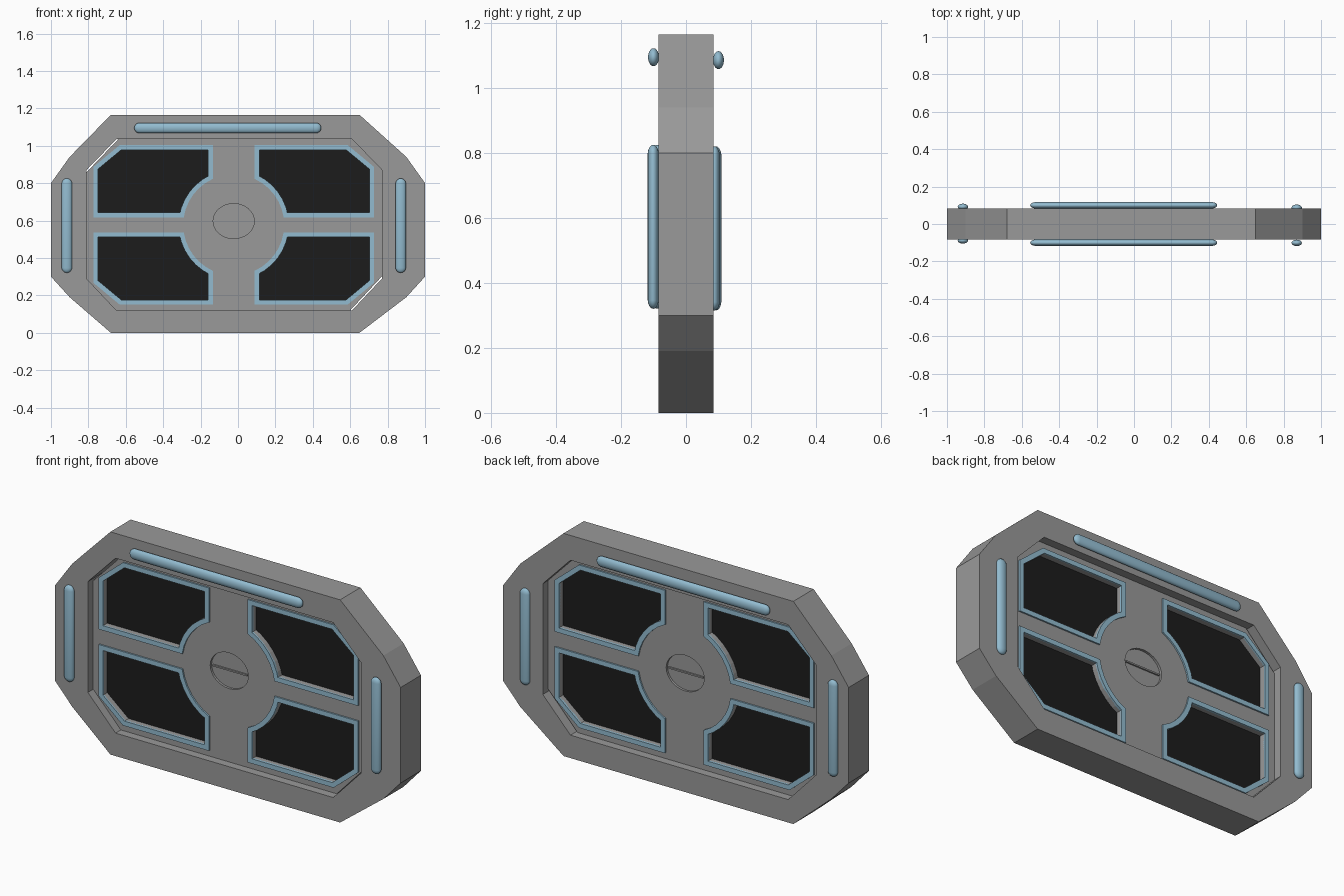
import bpy, bmesh, math
from mathutils import Vector, Matrix

if "Cube" in bpy.data.objects:
    bpy.data.objects.remove(bpy.data.objects["Cube"])

def mat(name, rgb):
    m = bpy.data.materials.new(name)
    m.diffuse_color = (*rgb, 1)
    m.use_nodes = True
    m.node_tree.nodes["Principled BSDF"].inputs["Base Color"].default_value = m.diffuse_color
    return m

GREY = mat("grey metal", (0.32, 0.32, 0.32))
BLUE = mat("light blue", (0.29, 0.50, 0.63))
DARK = mat("dark glass", (0.012, 0.012, 0.012))
CX, CZ = -0.023, 0.577      # centre of the inner door

def plate(name, loops, y, half, material):
    """Flat x-z outline (first loop) with holes (other loops), thickened about y."""
    cu = bpy.data.curves.new(name, 'CURVE')
    cu.dimensions, cu.fill_mode, cu.extrude = '2D', 'BOTH', half
    for pts in loops:
        s = cu.splines.new('POLY')
        s.points.add(len(pts) - 1)
        for p, (x, z) in zip(s.points, pts):
            p.co = (x, z, 0, 1)
        s.use_cyclic_u = True
    tmp = bpy.data.objects.new(name + "_curve", cu)
    bpy.context.collection.objects.link(tmp)
    dg = bpy.context.evaluated_depsgraph_get()
    me = bpy.data.meshes.new_from_object(tmp.evaluated_get(dg))
    bpy.data.objects.remove(tmp)
    me.transform(Matrix.Translation((0, y, 0)) @ Matrix.Rotation(math.pi / 2, 4, 'X'))
    bm = bmesh.new()
    bm.from_mesh(me)
    bmesh.ops.remove_doubles(bm, verts=bm.verts, dist=1e-5)
    bmesh.ops.recalc_face_normals(bm, faces=bm.faces)
    for f in bm.faces:
        f.smooth = False
    bm.to_mesh(me)
    bm.free()
    me.materials.clear()
    me.materials.append(material)
    ob = bpy.data.objects.new(name, me)
    bpy.context.collection.objects.link(ob)
    return ob

def inset(pts, d):
    """Mitred inward offset of a closed outline."""
    area = sum(a[0] * b[1] - b[0] * a[1] for a, b in zip(pts, pts[1:] + pts[:1]))
    sign = 1 if area > 0 else -1
    out = []
    for i, p in enumerate(pts):
        p, a, b = Vector(p), Vector(pts[i - 1]), Vector(pts[(i + 1) % len(pts)])
        u, v = (p - a).normalized(), (b - p).normalized()
        n1, n2 = Vector((-u.y, u.x)) * sign, Vector((-v.y, v.x)) * sign
        out.append(tuple(p + (n1 + n2) * (d / (1 + n1.dot(n2)))))
    return out

def circle(r, n=32):
    return [(CX + r * math.cos(2 * math.pi * i / n),
             CZ + 0.02 + 0.85 * r * math.sin(2 * math.pi * i / n)) for i in range(n)]

# Outer frame
outer = [(-1, .3), (-.9, .19), (-.68, 0), (.65, 0), (.9, .19), (1, .3),
         (1, .8), (.9, .94), (.65, 1.165), (-.68, 1.165), (-.9, .94), (-1, .8)]
hole = [(-.81, .29), (-.65, .12), (.61, .12), (.77, .29),
        (.77, .87), (.61, 1.035), (-.65, 1.035), (-.81, .87)]
plate("outer_frame", [outer, hole], 0, 0.084, GREY)

# Window outline, upper right quarter relative to the door centre
quarter = [(.75, .04), (.75, .31), (.61, .426), (.112, .426)]
a0, a1 = math.acos(.112 / .27), math.asin(.04 / .27)
quarter += [(.27 * math.cos(a0 + (a1 - a0) * i / 6),
             .27 * math.sin(a0 + (a1 - a0) * i / 6)) for i in range(7)]
windows = {}
for sx, side in ((-1, "left"), (1, "right")):
    for sz, level in ((-1, "lower"), (1, "upper")):
        windows[level + "_" + side] = [(CX + sx * x, CZ + sz * z) for x, z in quarter]

# Inner door with window openings and hub recess, slim gap at two corners
door = [(-.81, .29), (-.65, .12), (.60, .12), (.77, .302),
        (.77, .87), (.61, 1.035), (-.64, 1.035), (-.81, .858)]
plate("inner_door", [door] + [inset(w, .025) for w in windows.values()] + [circle(.11)],
      0, 0.040, GREY)
plate("hub_disc", [circle(.112)], 0, 0.028, GREY)
plate("hub_bar", [[(CX - .10, .593), (CX + .10, .593), (CX + .10, .601), (CX - .10, .601)]],
      0, 0.036, GREY)

# Window panes and raised trims on both faces
for key, w in windows.items():
    plate("window_pane_" + key, [inset(w, .02)], 0, 0.013, DARK)
    for s, face in ((-1, "front"), (1, "back")):
        plate(f"window_trim_{key}_{face}", [w, inset(w, .025)], s * 0.042, 0.006, BLUE)

def bar(name, centre, length, along_x):
    """Rounded light bar, oval in section."""
    bm = bmesh.new()
    bmesh.ops.create_uvsphere(bm, u_segments=20, v_segments=11, radius=1)
    half = length / 2 - 0.03
    for v in bm.verts:
        x, y, z = v.co
        z = z * 0.03 + math.copysign(half, z)
        x, y = x * 0.028, y * 0.017
        v.co = Vector(centre) + (Vector((z, y, -x)) if along_x else Vector((x, y, z)))
    for f in bm.faces:
        f.smooth = True
    me = bpy.data.meshes.new(name)
    bm.to_mesh(me)
    bm.free()
    me.materials.append(BLUE)
    bpy.context.collection.objects.link(bpy.data.objects.new(name, me))

# Light bars on the frame
bar("top_bar_front", (-.055, -.100, 1.095), 1.0, True)
bar("top_bar_back", (-.055, .100, 1.086), 1.0, True)
bar("left_bar_front", (-.915, -.088, .573), .505, False)
bar("right_bar_front", (.87, -.101, .573), .505, False)
bar("left_bar_back", (-.915, .092, .568), .505, False)
bar("right_bar_back", (.87, .087, .568), .505, False)
